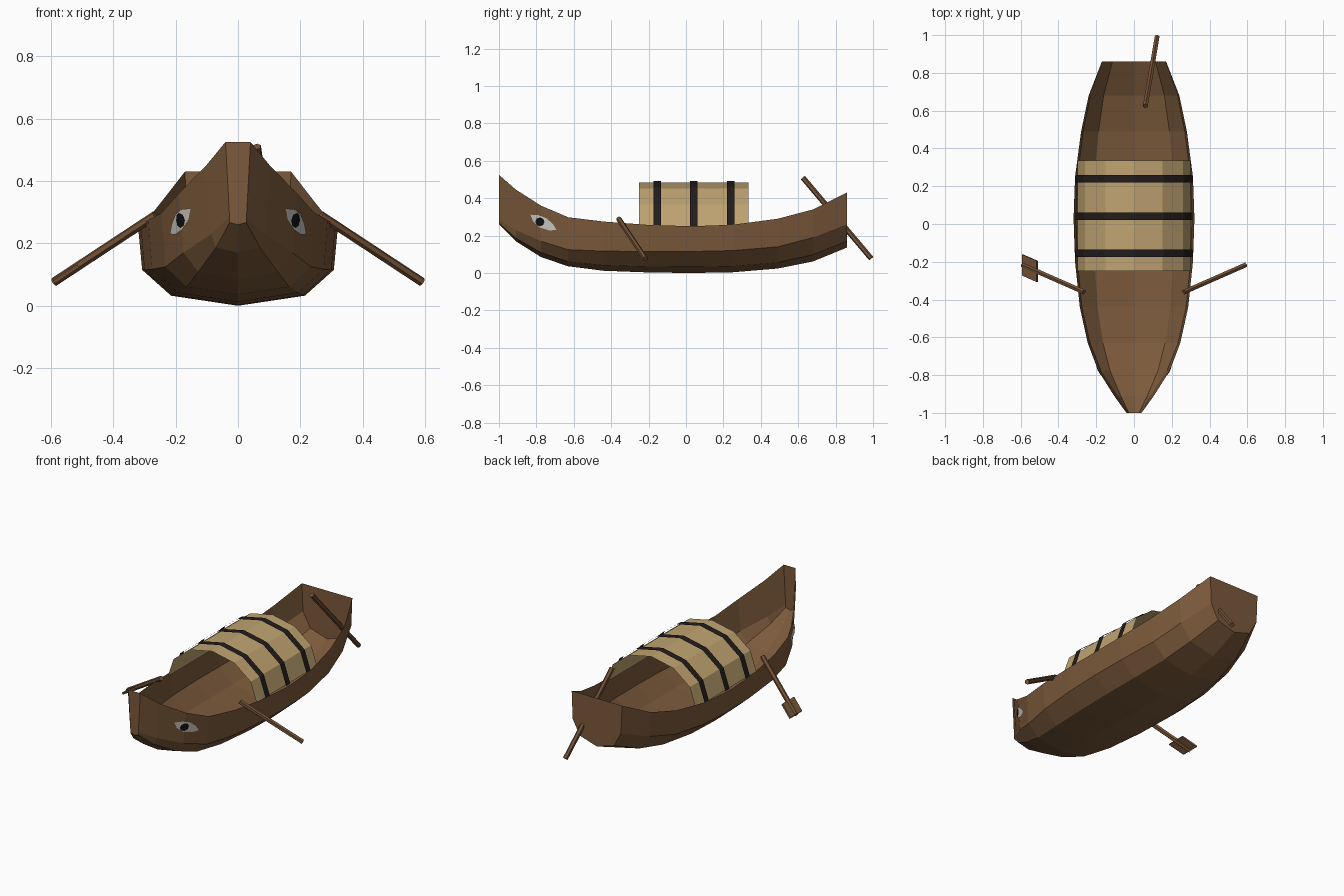
import bpy, bmesh, math
from mathutils import Vector
from mathutils.bvhtree import BVHTree

if "Cube" in bpy.data.objects:
    bpy.data.objects.remove(bpy.data.objects["Cube"])


def material(name, rgb):
    m = bpy.data.materials.new(name)
    m.use_nodes = True
    m.diffuse_color = (*rgb, 1)
    bsdf = m.node_tree.nodes["Principled BSDF"]
    bsdf.inputs["Base Color"].default_value = (*rgb, 1)
    bsdf.inputs["Roughness"].default_value = 0.9
    return m


WOOD = material("hull brown", (0.20, 0.102, 0.044))
OAR = material("oar brown", (0.175, 0.085, 0.038))
MAT = material("woven tan", (0.53, 0.37, 0.165))
DARK = material("dark binding", (0.017, 0.012, 0.012))
WHITE = material("eye white", (0.62, 0.60, 0.54))
BLACK = material("pupil black", (0.006, 0.006, 0.006))


def finish(name, bm, mat):
    mesh = bpy.data.meshes.new(name)
    bm.to_mesh(mesh)
    bm.free()
    mesh.materials.append(mat)
    ob = bpy.data.objects.new(name, mesh)
    bpy.context.collection.objects.link(ob)
    return ob


def loft(bm, rows):
    """Skin quads between rows of points and return the vertex rows."""
    rows = [[bm.verts.new(p) for p in row] for row in rows]
    for a, b in zip(rows, rows[1:]):
        for i in range(len(a) - 1):
            bm.faces.new((a[i], a[i + 1], b[i + 1], b[i]))
    return rows


# Hull stations: y, half width, chine ratio, gunwale z, chine z, keel z
STATIONS = [
    (-1.00, 0.04, 0.68, 0.525, 0.285, 0.26),
    (-0.91, 0.105, 0.82, 0.446, 0.23, 0.17),
    (-0.775, 0.19, 0.92, 0.36, 0.17, 0.085),
    (-0.63, 0.245, 0.95, 0.298, 0.125, 0.036),
    (-0.44, 0.287, 0.96, 0.275, 0.117, 0.012),
    (-0.2, 0.312, 0.96, 0.257, 0.115, 0.003),
    (0.03, 0.32, 0.96, 0.25, 0.115, 0.0),
    (0.25, 0.312, 0.96, 0.258, 0.12, 0.004),
    (0.49, 0.28, 0.96, 0.29, 0.14, 0.024),
    (0.68, 0.24, 0.96, 0.34, 0.19, 0.062),
    (0.86, 0.17, 0.96, 0.43, 0.26, 0.136),
]


def section(y, w, ratio, top, chine, keel):
    half = [(w, top), (w * ratio, chine), (w * 0.67, keel + 0.28 * (chine - keel))]
    pts = half + [(0, keel)] + [(-x, z) for x, z in reversed(half)]
    return [(x, y, z) for x, z in pts]


# Hull: open shell with a stem plate and a transom
bm = bmesh.new()
rows = loft(bm, [section(*s) for s in STATIONS])
bm.faces.new(rows[0])
bm.faces.new(rows[-1][::-1])
bmesh.ops.recalc_face_normals(bm, faces=bm.faces)
bm.faces.ensure_lookup_table()
skin = BVHTree.FromBMesh(bm)
if sum(f.normal.z * f.calc_area() for f in bm.faces) > 0:
    bmesh.ops.reverse_faces(bm, faces=bm.faces)
finish("hull", bm, WOOD)


# Canopy: six-sided arched sheet with three binding bands
def arch(name, y0, y1, rx, rz, mat):
    b = bmesh.new()
    rib = [(rx * math.cos(i * math.pi / 6), rz * math.sin(i * math.pi / 6) + 0.25) for i in range(7)]
    loft(b, [[(x, y, z) for x, z in rib] for y in (y1, y0)])
    finish(name, b, mat)


arch("canopy", -0.25, 0.335, 0.3, 0.234, MAT)
for i, y in enumerate((-0.155, 0.042, 0.24)):
    arch(f"canopy_band_{i + 1}", y - 0.02, y + 0.02, 0.31, 0.243, DARK)


# Oars: slim six-sided poles
def pole(name, a, b, r=0.0145):
    a, b = Vector(a), Vector(b)
    d = b - a
    m = bmesh.new()
    bmesh.ops.create_cone(m, cap_ends=True, segments=6, radius1=r, radius2=r, depth=d.length)
    m.transform(d.to_track_quat("Z", "Y").to_matrix().to_4x4())
    bmesh.ops.translate(m, verts=m.verts, vec=(a + b) / 2)
    finish(name, m, OAR)


INNER, OUTER = Vector((0.265, -0.36, 0.29)), Vector((0.59, -0.217, 0.076))
for side, name in ((1, "left_oar"), (-1, "right_oar")):
    flip = Vector((side, 1, 1))
    pole(name, INNER * flip, OUTER * flip)
pole("steering_oar", (0.06, 0.625, 0.51), (0.122, 0.99, 0.078))

# Blade on the right oar: thin slab along the pole
bm = bmesh.new()
flip = Vector((-1, 1, 1))
ends = [INNER.lerp(OUTER, t) * flip for t in (0.76, 1.0)]
axis = (ends[1] - ends[0]).normalized()
thick = axis.cross(Vector((0, 1, 0))).normalized() * 0.006
ring = [[p + Vector((0, s * 0.056, 0)) + t * thick
         for s, t in ((-1, -1), (1, -1), (1, 1), (-1, 1))] for p in ends]
rows = loft(bm, [r + r[:1] for r in ring])
bmesh.ops.remove_doubles(bm, verts=bm.verts, dist=0.0001)
bmesh.ops.holes_fill(bm, edges=bm.edges)
bmesh.ops.recalc_face_normals(bm, faces=bm.faces)
finish("right_oar_blade", bm, OAR)


# Eyes: thin patches laid on the bow planking
def patch(name, outline, centre, side, lift, mat):
    b = bmesh.new()
    c = Vector(centre)
    rows = []
    for t in (0.02, 0.35, 0.7, 1.0):
        row = []
        for p in outline + outline[:1]:
            y, z = c.lerp(Vector(p), t)
            hit, n, _, _ = skin.ray_cast(Vector((side, y, z)), Vector((-side, 0, 0)))
            if n.x * side < 0:
                n = -n
            row.append(hit + n * lift)
        rows.append(row)
    loft(b, rows)
    bmesh.ops.remove_doubles(b, verts=b.verts, dist=0.0001)
    bmesh.ops.recalc_face_normals(b, faces=b.faces)
    if sum(f.normal.x for f in b.faces) * side < 0:
        bmesh.ops.reverse_faces(b, faces=b.faces)
    finish(name, b, mat)


EYE = [(-0.83, 0.312), (-0.79, 0.31), (-0.745, 0.293), (-0.71, 0.262),
       (-0.69, 0.23), (-0.73, 0.228), (-0.78, 0.243), (-0.815, 0.275)]
PUPIL = [(-0.778 + 0.024 * math.cos(a * math.pi / 4), 0.274 + 0.024 * math.sin(a * math.pi / 4))
         for a in range(8)]
for side, name in ((1, "left"), (-1, "right")):
    patch(name + "_eye", EYE, (-0.765, 0.272), side, 0.004, WHITE)
    patch(name + "_pupil", PUPIL, (-0.778, 0.274), side, 0.007, BLACK)
